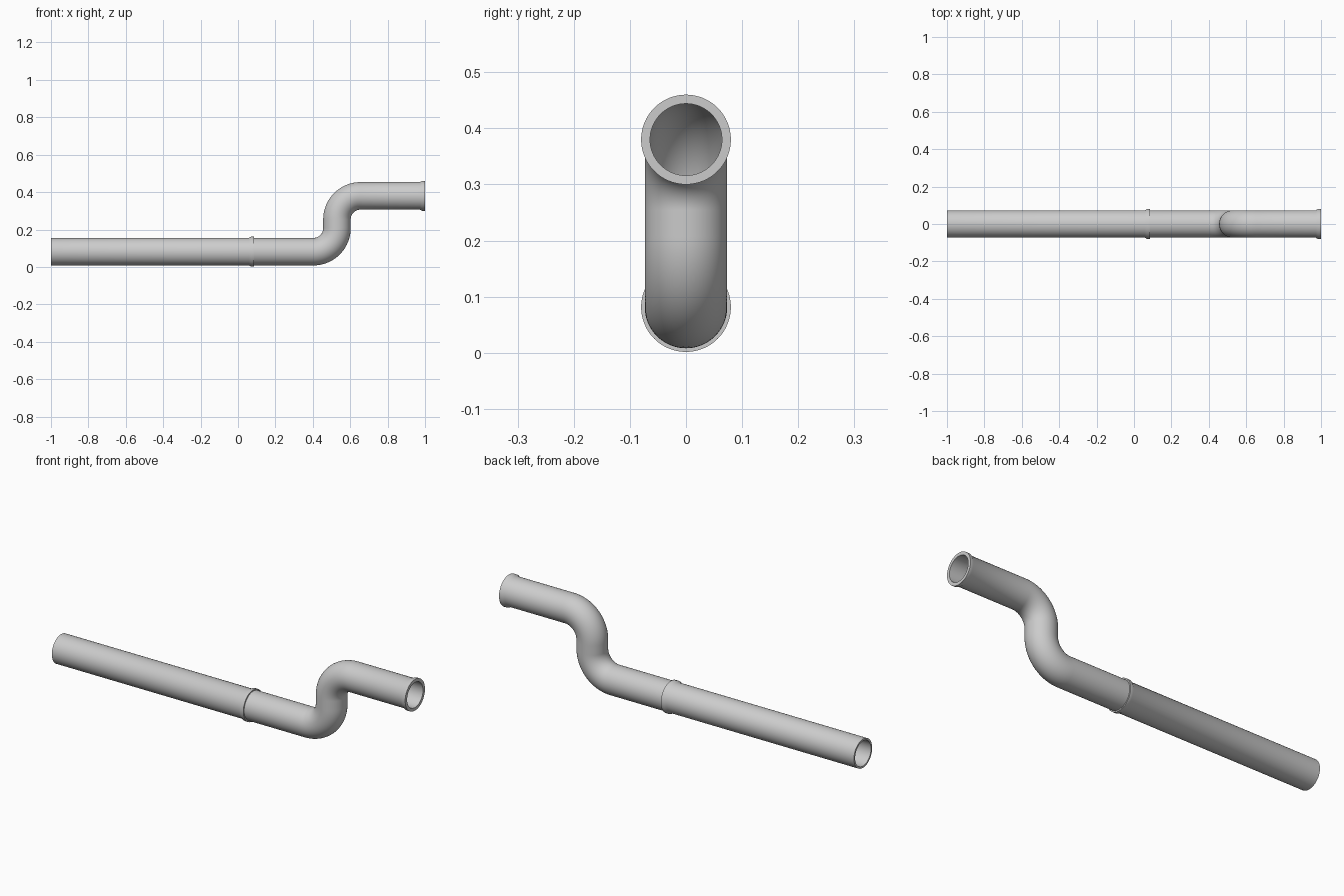
import bpy, bmesh, math

if "Cube" in bpy.data.objects:
    bpy.data.objects.remove(bpy.data.objects["Cube"])

SIDES = 64
R_OUT, R_IN, R_LIP = 0.0735, 0.064, 0.08
Z_LOW, Z_HIGH = 0.0815, 0.38
BEND_R, BEND_X = 0.126, 0.529      # centreline radius, x of the vertical run


def loft(name, rings, closed=False):
    """Skin a row of circles given as (x, z, path angle, radius)."""
    bm = bmesh.new()
    loops = []
    for x, z, a, r in rings:
        loop = []
        for i in range(SIDES):
            t = 2 * math.pi * i / SIDES
            up = r * math.sin(t)
            loop.append(bm.verts.new((x - up * math.sin(a), r * math.cos(t),
                                      z + up * math.cos(a))))
        loops.append(loop)
    pairs = list(zip(loops, loops[1:]))
    if closed:
        pairs.append((loops[-1], loops[0]))
    for la, lb in pairs:
        for i in range(SIDES):
            j = (i + 1) % SIDES
            bm.faces.new((la[i], la[j], lb[j], lb[i]))
    bmesh.ops.recalc_face_normals(bm, faces=bm.faces)
    mesh = bpy.data.meshes.new(name)
    bm.to_mesh(mesh)
    bm.free()
    obj = bpy.data.objects.new(name, mesh)
    bpy.context.collection.objects.link(obj)
    bpy.ops.object.select_all(action='DESELECT')
    obj.select_set(True)
    bpy.context.view_layer.objects.active = obj
    bpy.ops.object.shade_smooth_by_angle(angle=math.radians(30))
    return obj


def lip(x_end, z):
    """Outer rings of the flared lip that finishes a pipe at x_end."""
    return [(x_end - 0.028, z, 0, R_OUT), (x_end - 0.016, z, 0, R_LIP),
            (x_end, z, 0, R_LIP)]


# Straight pipe with a lip at its joint
x_joint = 0.086
straight = [(-1, Z_LOW, 0, R_OUT)] + lip(x_joint, Z_LOW)
straight += [(x_joint, Z_LOW, 0, R_IN), (-1, Z_LOW, 0, R_IN)]
loft("straight_pipe", straight, closed=True)

# Centreline of the offset bend: flat, up, flat again
STEPS = 20
path = [(x_joint, Z_LOW, 0)]
for i in range(STEPS + 1):
    a = math.pi / 2 * i / STEPS
    path.append((BEND_X - BEND_R + BEND_R * math.sin(a),
                 Z_LOW + BEND_R * (1 - math.cos(a)), a))
for i in range(STEPS + 1):
    a = math.pi / 2 * (1 - i / STEPS)
    path.append((BEND_X + BEND_R - BEND_R * math.sin(a),
                 Z_HIGH - BEND_R * (1 - math.cos(a)), a))

# Offset pipe: outer skin, end lip, then the bore back to the joint
outer = [(x, z, a, R_OUT) for x, z, a in path] + lip(1, Z_HIGH)
inner = [(1, Z_HIGH, 0, R_IN)] + [(x, z, a, R_IN) for x, z, a in reversed(path)]
loft("offset_pipe", outer + inner)
